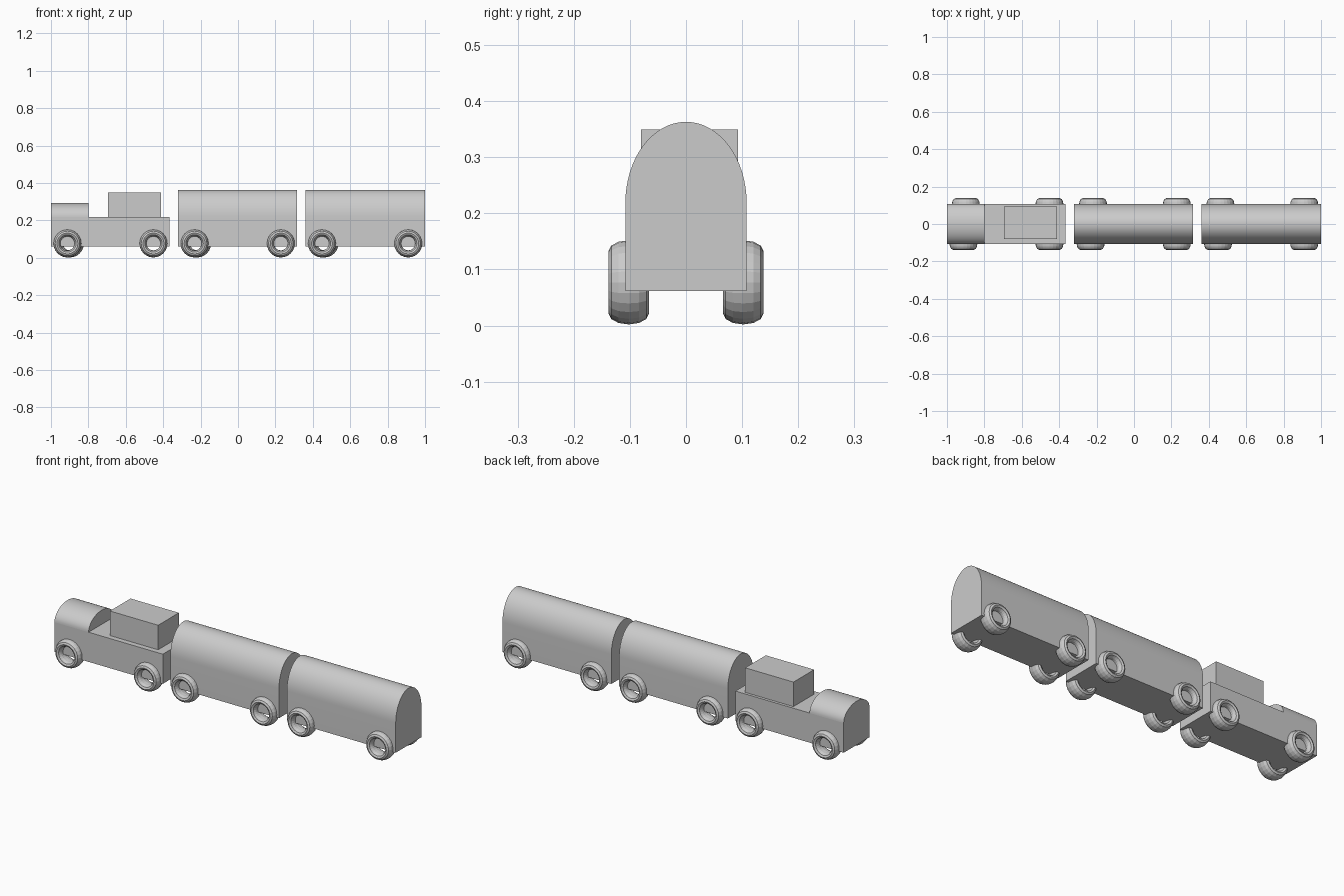
import bpy, bmesh, math

if "Cube" in bpy.data.objects:
    bpy.data.objects.remove(bpy.data.objects["Cube"])

HALF_W, FLOOR, DECK = 0.108, 0.062, 0.219


def finish(name, bm, smooth=False):
    bmesh.ops.recalc_face_normals(bm, faces=bm.faces[:])
    mesh = bpy.data.meshes.new(name)
    bm.to_mesh(mesh)
    bm.free()
    obj = bpy.data.objects.new(name, mesh)
    bpy.context.collection.objects.link(obj)
    if smooth:
        bpy.ops.object.select_all(action='DESELECT')
        obj.select_set(True)
        bpy.context.view_layer.objects.active = obj
        bpy.ops.object.shade_smooth_by_angle(angle=math.radians(30))
    return obj


def box(name, lo, hi):
    bm = bmesh.new()
    bmesh.ops.create_cube(bm, size=1)
    for v in bm.verts:
        v.co = [lo[i] + (v.co[i] + 0.5) * (hi[i] - lo[i]) for i in range(3)]
    return finish(name, bm)


def vaulted(name, x0, x1, bottom, spring, top, n=32):
    """Straight-sided section with a half-ellipse roof, extruded along x."""
    profile = [(-HALF_W, bottom), (HALF_W, bottom)] if bottom < spring else []
    for i in range(n + 1):
        a = math.pi * i / n
        profile.append((HALF_W * math.cos(a), spring + (top - spring) * math.sin(a)))
    bm = bmesh.new()
    face = bm.faces.new([bm.verts.new((x0, y, z)) for y, z in profile])
    ext = bmesh.ops.extrude_face_region(bm, geom=[face], use_keep_orig=True)
    moved = [g for g in ext['geom'] if isinstance(g, bmesh.types.BMVert)]
    bmesh.ops.translate(bm, verts=moved, vec=(x1 - x0, 0, 0))
    return finish(name, bm, smooth=True)


def wheel(name, x, y, major=0.056, radial=0.019, axial=0.036, seg=24, ring=12):
    """Tyre: torus about y, stretched along its axle."""
    bm = bmesh.new()
    rows = []
    for i in range(seg):
        a = 2 * math.pi * i / seg
        row = []
        for j in range(ring):
            b = 2 * math.pi * j / ring
            r = major + radial * math.cos(b)
            row.append(bm.verts.new((x + r * math.cos(a), y + axial * math.sin(b),
                                     0.077 + r * math.sin(a))))
        rows.append(row)
    for i in range(seg):
        p, q = rows[i], rows[(i + 1) % seg]
        for j in range(ring):
            k = (j + 1) % ring
            bm.faces.new((p[j], q[j], q[k], p[k]))
    return finish(name, bm)


# Engine: chassis, rounded nose and slightly off-centre cargo block
box("engine_chassis", (-1.0, -HALF_W, FLOOR), (-0.365, HALF_W, DECK))
vaulted("engine_nose", -1.0, -0.8, DECK, DECK, 0.294)
box("engine_block", (-0.695, -0.08, DECK), (-0.412, 0.093, 0.349))

# Two vaulted wagons
vaulted("wagon_middle", -0.321, 0.316, FLOOR, DECK, 0.363)
vaulted("wagon_rear", 0.362, 1.0, FLOOR, DECK, 0.363)

# Four wheels per vehicle; the far leading wheel sits slightly further back
for vehicle, lead, trail in (("engine", -0.912, -0.452),
                             ("wagon_middle", -0.232, 0.229),
                             ("wagon_rear", 0.449, 0.91)):
    for side, s in (("near", -1), ("far", 1)):
        shift = 0.013 if s > 0 else 0
        wheel(f"{vehicle}_{side}_leading_wheel", lead + shift, s * 0.102)
        wheel(f"{vehicle}_{side}_trailing_wheel", trail, s * 0.102)
